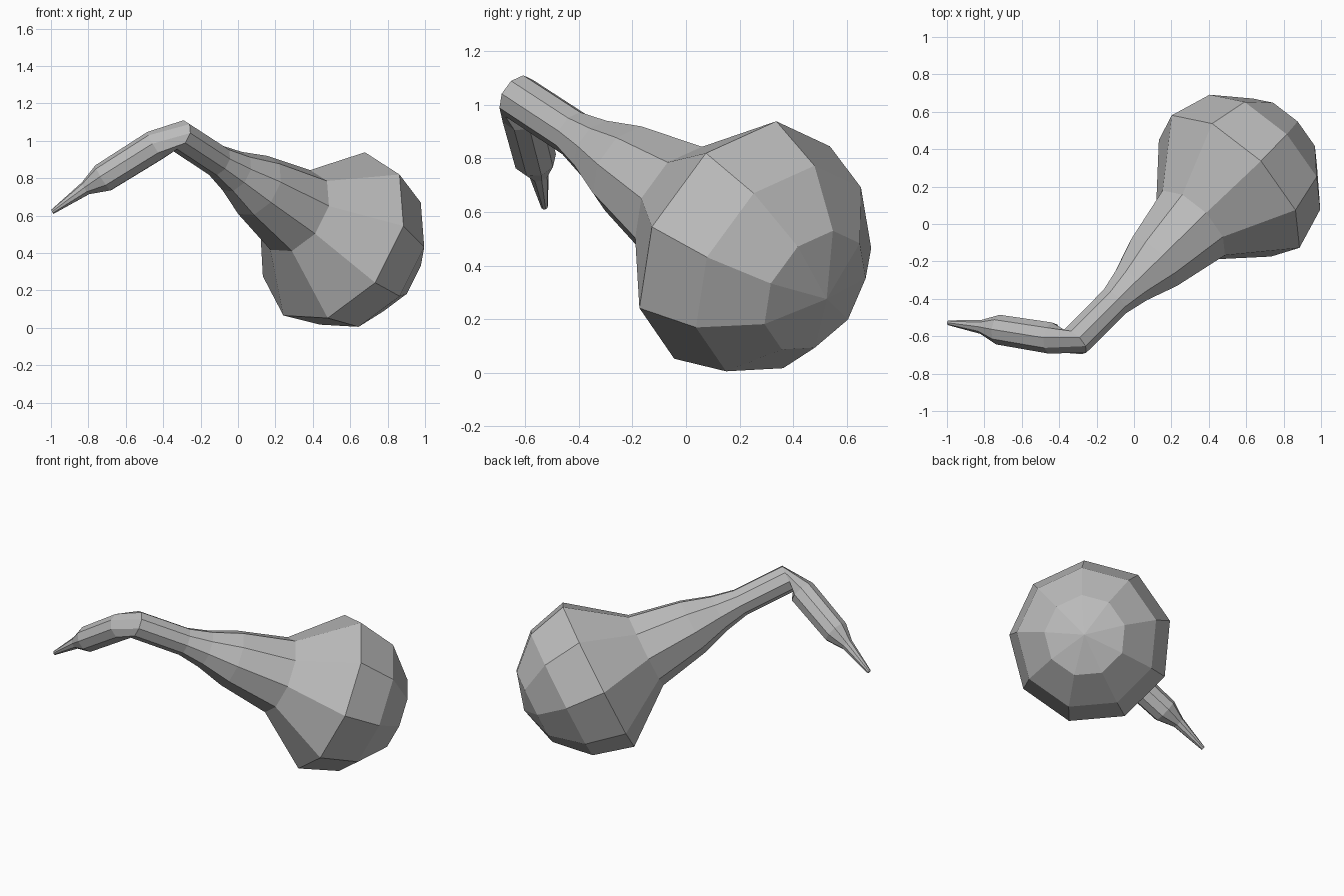
import bpy, bmesh, math
from mathutils import Vector

cube = bpy.data.objects.get("Cube")
if cube:
    bpy.data.objects.remove(cube, do_unlink=True)

SIDES = 9
TWIST = math.radians(2.5)
Z = Vector((0, 0, 1))

# One flat grey for the whole body
grey = bpy.data.materials.new("plain_grey")
grey.use_nodes = True
colour = (0.5, 0.5, 0.5, 1)
grey.diffuse_color = colour
grey.node_tree.nodes["Principled BSDF"].inputs["Base Color"].default_value = colour


def add_ring(bm, centre, direction, radius):
    """Nine-sided ring square to a direction, first corner near the top."""
    side = direction.cross(Z).normalized()
    up = side.cross(direction).normalized()
    ring = []
    for i in range(SIDES):
        a = math.tau * i / SIDES + TWIST
        ring.append(bm.verts.new(centre + radius * (up * math.cos(a) - side * math.sin(a))))
    return ring


# The neck leaves the round bulb along this axis
axis = Vector((-0.642, -0.642, 0.42)).normalized()
bulb_centre = Vector((0.515, 0.204, 0.485))
bulb_radius = 0.5
bm = bmesh.new()
rings = []

# Rounded back of the bulb: a half sphere up to its widest ring
for degrees in (60, 30, 0):
    a = math.radians(degrees)
    rings.append(add_ring(bm, bulb_centre - axis * bulb_radius * math.sin(a),
                          axis, bulb_radius * math.cos(a)))

# Tapering neck: distance along the axis, radius
for distance, radius in ((0.326, 0.244), (0.65, 0.178), (0.83, 0.118),
                         (0.97, 0.088), (1.30, 0.087)):
    rings.append(add_ring(bm, bulb_centre + axis * distance, axis, radius))

# Bent tail with a narrow tip: centre, radius
tail_axis = Vector((-0.29, 0.04, -0.18)).normalized()
for centre, radius in (((-0.44, -0.61, 0.975), 0.085), ((-0.72, -0.565, 0.80), 0.081),
                       ((-0.815, -0.55, 0.745), 0.038), ((-0.992, -0.528, 0.62), 0.013)):
    rings.append(add_ring(bm, Vector(centre), tail_axis, radius))

# Skin between neighbouring rings
for a, b in zip(rings, rings[1:]):
    for i in range(SIDES):
        j = (i + 1) % SIDES
        bm.faces.new((a[i], a[j], b[j], b[i]))

# Close the bulb at its pole and cap the tip
pole = bm.verts.new(bulb_centre - axis * bulb_radius)
for i in range(SIDES):
    bm.faces.new((pole, rings[0][(i + 1) % SIDES], rings[0][i]))
bm.faces.new(rings[-1])
bmesh.ops.recalc_face_normals(bm, faces=bm.faces)

mesh = bpy.data.meshes.new("bulb_with_bent_neck")
bm.to_mesh(mesh)
bm.free()
mesh.materials.append(grey)
body = bpy.data.objects.new("bulb_with_bent_neck", mesh)
bpy.context.collection.objects.link(body)
